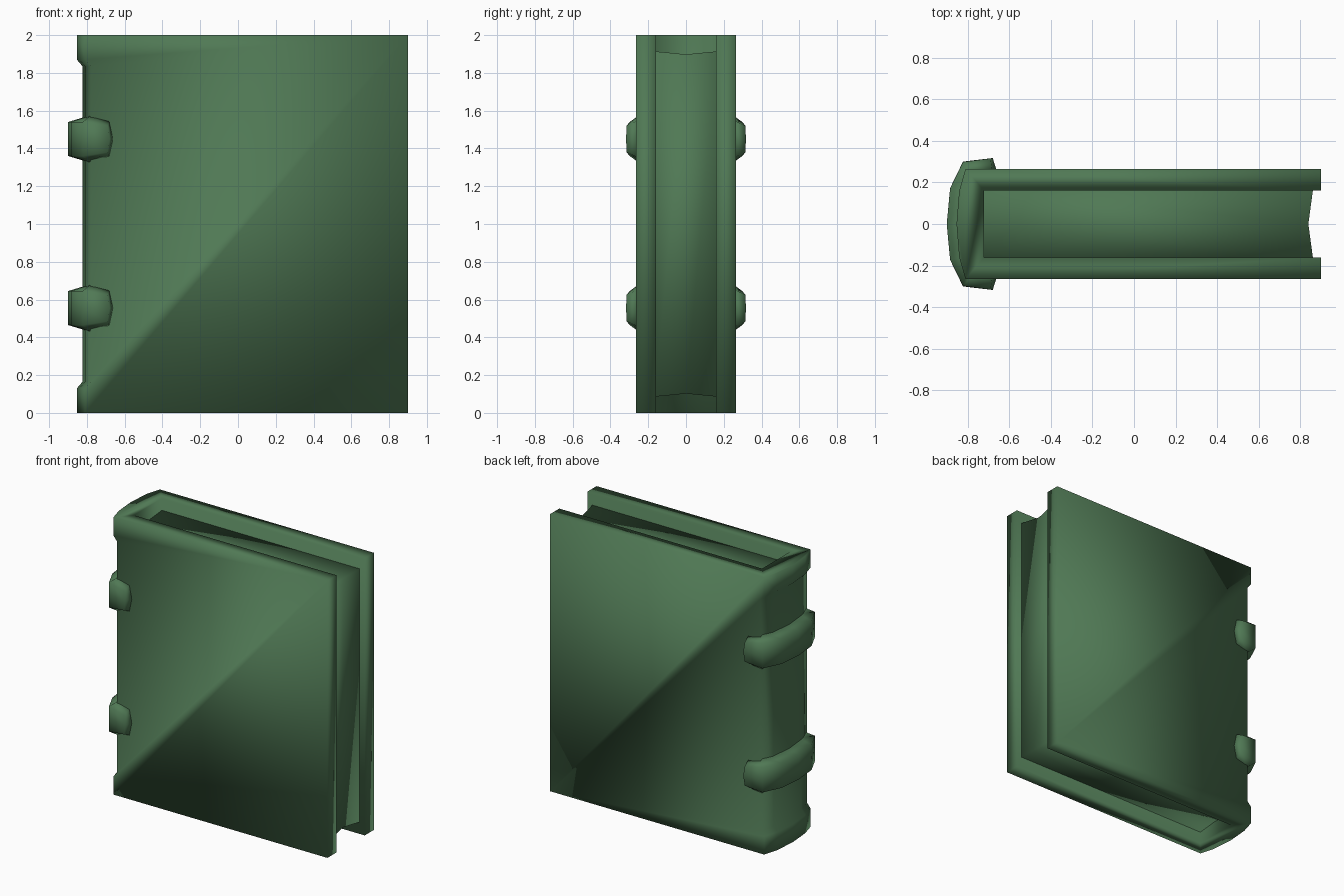
import bpy, bmesh

if "Cube" in bpy.data.objects:
    bpy.data.objects.remove(bpy.data.objects["Cube"])

green = bpy.data.materials.new("dark green")
green.diffuse_color = (0.08, 0.19, 0.09, 1)
green.use_nodes = True
green.node_tree.nodes["Principled BSDF"].inputs["Base Color"].default_value = green.diffuse_color


def loft(name, rings, flatten=False):
    """Bridge closed rings of 3D points and cap both ends."""
    bm = bmesh.new()
    rows = [[bm.verts.new(p) for p in r] for r in rings]
    n = len(rows[0])
    for a, b in zip(rows, rows[1:]):
        for i in range(n):
            j = (i + 1) % n
            bm.faces.new((a[i], a[j], b[j], b[i]))
    bm.faces.new(rows[0])
    bm.faces.new(rows[-1])
    bmesh.ops.recalc_face_normals(bm, faces=bm.faces)
    if flatten:  # merge coplanar strips into single flat boards
        bmesh.ops.dissolve_limit(bm, angle_limit=0.01, verts=bm.verts, edges=bm.edges)
    for f in bm.faces:
        f.smooth = True
    me = bpy.data.meshes.new(name)
    bm.to_mesh(me)
    bm.free()
    me.materials.append(green)
    ob = bpy.data.objects.new(name, me)
    bpy.context.collection.objects.link(ob)
    return ob


# Cover: U-shaped section, spine slightly recessed between the head and tail caps
def cover_ring(z, d):
    half = [(0.9, 0.265), (-0.81 + d, 0.265), (-0.84 + d, 0.16)]
    pts = [(x, -y) for x, y in half] + [(-0.853 + d, 0)] + half[::-1]
    pts += [(0.9, 0.16), (-0.72, 0.16), (-0.72, -0.16), (0.9, -0.16)]
    return [(x, y, z) for x, y in pts]


levels = [(0, 0), (0.13, 0), (0.165, 0.03), (1.835, 0.03), (1.87, 0), (2, 0)]
loft("cover", [cover_ring(z, d) for z, d in levels], flatten=True)

# Page block: hollowed top, bottom and fore edge
pages = []
for y, x, dz in ((-0.163, 0.86, 0.086), (0, 0.838, 0.102), (0.163, 0.86, 0.086)):
    pages.append([(-0.73, y, dz), (x, y, dz), (x, y, 2 - dz), (-0.73, y, 2 - dz)])
loft("pages", pages)


# Raised spine bands wrapping onto both boards
def band_ring(zc, s, base, outer, hb, ho, tip=0.0):
    (bx, by), (ox, oy) = base, outer
    pts = [(bx, by, -hb), (ox, oy, -ho), (ox + tip * 0.5, oy + 0.002, 0),
           (ox, oy, ho), (bx, by, hb), (bx + tip, by, 0)]
    return [(x, y * s, z + zc) for x, y, z in pts]


sections = [((-0.68, 0.25), (-0.69, 0.315), 0.1, 0.07, 0.022),
            ((-0.78, 0.25), (-0.822, 0.298), 0.125, 0.09),
            ((-0.79, 0.16), (-0.884, 0.17), 0.122, 0.09)]
middle = ((-0.8, 0), (-0.9, -0.002), 0.12, 0.09)
for label, zc in (("lower", 0.555), ("upper", 1.45)):
    rings = [band_ring(zc, -1, *s) for s in sections]
    rings.append(band_ring(zc, 1, *middle))
    rings += [band_ring(zc, 1, *s) for s in sections[::-1]]
    loft(label + "_spine_band", rings)
